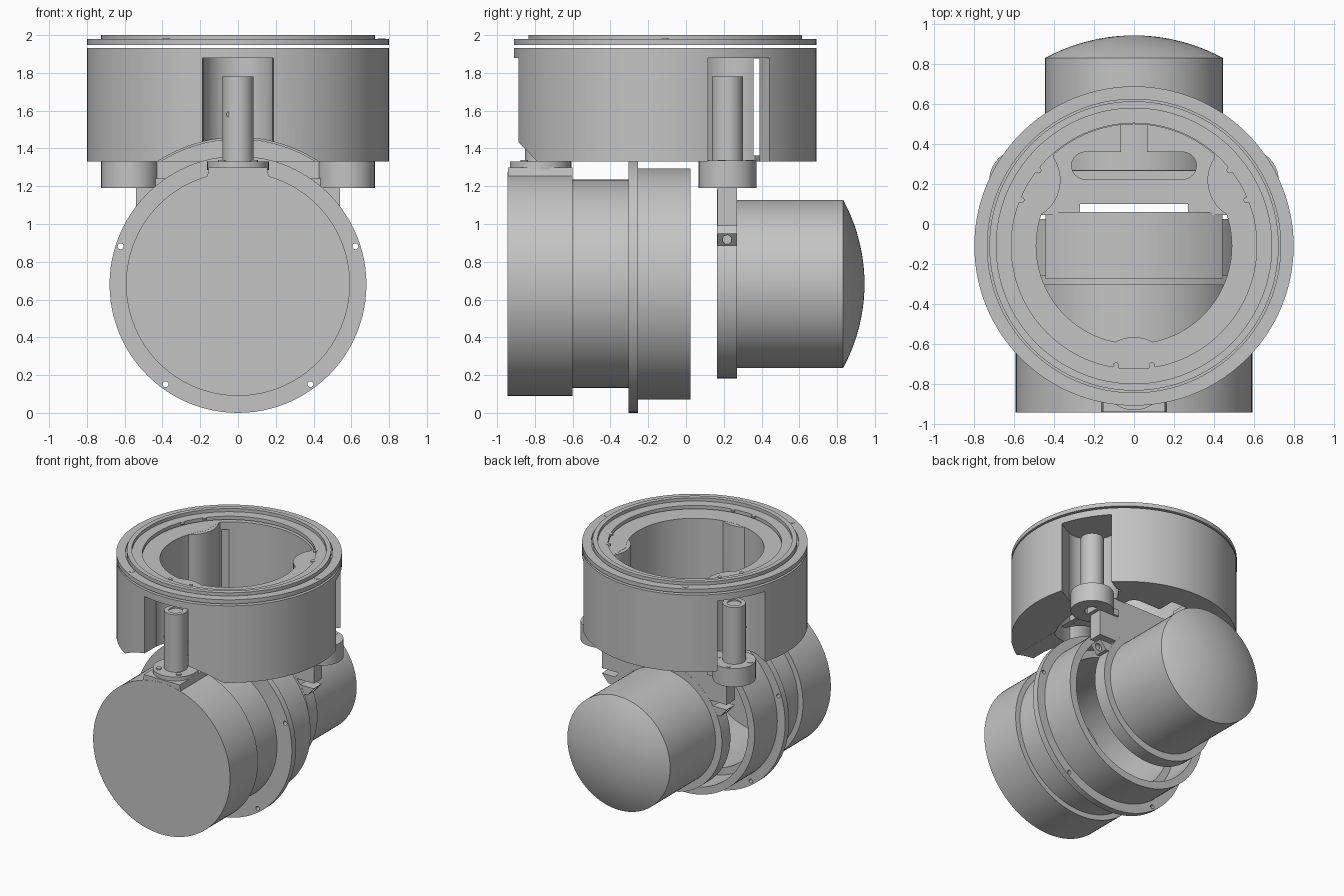
import bpy, bmesh, math
from mathutils import Matrix, Vector

if "Cube" in bpy.data.objects:
    bpy.data.objects.remove(bpy.data.objects["Cube"])

grey = bpy.data.materials.new("light_grey")
grey.diffuse_color = (0.55, 0.55, 0.55, 1)
grey.use_nodes = True
grey.node_tree.nodes["Principled BSDF"].inputs["Base Color"].default_value = grey.diffuse_color
CY, CZ = -0.11, 0.683          # drum axis y, barrel axis z
STATIONS = [math.radians(a) for a in (-90, 30, 150)]


def finish(name, bm):
    bmesh.ops.remove_doubles(bm, verts=bm.verts, dist=1e-5)
    bmesh.ops.recalc_face_normals(bm, faces=bm.faces)
    me = bpy.data.meshes.new(name)
    bm.to_mesh(me)
    bm.free()
    me.materials.append(grey)
    ob = bpy.data.objects.new(name, me)
    bpy.context.collection.objects.link(ob)
    return ob


def lathe(name, profile, center=(0, 0, 0), axis="Z", seg=96):
    """Revolve a closed (radius, height) profile around Z or Y."""
    bm = bmesh.new()
    rings = []
    for i in range(seg):
        a = 2 * math.pi * i / seg
        c, s = math.cos(a), math.sin(a)
        rings.append([bm.verts.new((r * c, r * s, h) if axis == "Z" else (r * c, h, r * s))
                      for r, h in profile])
    n = len(profile)
    for i in range(seg):
        p, q = rings[i], rings[(i + 1) % seg]
        for j in range(n):
            k = (j + 1) % n
            if profile[j][0] == 0 and profile[k][0] == 0:
                continue
            bm.faces.new((p[j], p[k], q[k], q[j]))
    bmesh.ops.translate(bm, verts=bm.verts, vec=center)
    return finish(name, bm)


def cyl(name, r, a, b, center=(0, 0, 0), axis="Z", seg=48):
    return lathe(name, [(0, a), (r, a), (r, b), (0, b)], center, axis, seg)


def tube(name, r0, r1, a, b, center=(0, 0, 0), axis="Z", seg=96):
    return lathe(name, [(r0, a), (r1, a), (r1, b), (r0, b)], center, axis, seg)


def prism(name, pts, z0, z1, turn=0, pivot=(0, 0, 0)):
    """Extrude an outline from z0 to z1, turned about Z."""
    bm = bmesh.new()
    f = bm.faces.new([bm.verts.new((x, y, z0)) for x, y in pts])
    top = bmesh.ops.extrude_face_region(bm, geom=[f])["geom"]
    for v in top:
        if isinstance(v, bmesh.types.BMVert):
            v.co.z = z1
    bmesh.ops.rotate(bm, verts=bm.verts, cent=(0, 0, 0), matrix=Matrix.Rotation(turn, 3, "Z"))
    bmesh.ops.translate(bm, verts=bm.verts, vec=pivot)
    return finish(name, bm)


def box(name, x0, x1, y0, y1, z0, z1, turn=0, pivot=(0, 0, 0)):
    return prism(name, [(x0, y0), (x1, y0), (x1, y1), (x0, y1)], z0, z1, turn, pivot)


def cut(target, *cutters):
    for c in cutters:
        m = target.modifiers.new("cut", "BOOLEAN")
        m.operation, m.solver, m.object = "DIFFERENCE", "EXACT", c
        bpy.context.view_layer.update()
        bpy.context.view_layer.objects.active = target
        bpy.ops.object.modifier_apply(modifier=m.name)
        bpy.data.objects.remove(c)


def saddle_cutter():
    return cyl("saddle_cutter", 0.775, -1.2, 0.05, (0, 0, CZ), "Y", 128)


def strip_cutter():
    return box("strip_cutter", -0.66, 0.66, 0.357, 0.388, 1.30, 1.875)


# Main drum: thick wall, rear pocket, saddle cut and three outer notches
drum = tube("drum", 0.49, 0.80, 1.33, 1.933, (0, CY, 0), seg=128)
pocket = cyl("pocket_cutter", 0.61, 1.30, 2.0, (0, CY, 0), seg=96)
cut(pocket, box("side_a", -1, -0.40, -1, 1, 1, 2.2), box("side_b", 0.40, 1, -1, 1, 1, 2.2),
    box("side_c", -1, 1, -1, 0.12, 1, 2.2))
cut(drum, pocket, saddle_cutter())
arc = [math.radians(90 + 180 * i / 24) for i in range(25)]
notch = [(0.66 + 0.187 * math.cos(t), 0.187 * math.sin(t)) for t in arc]
notch += [(1.1, -0.187), (1.1, 0.187)]
for a in STATIONS:
    cut(drum, prism("notch_cutter", notch, 1.2, 1.88, a, (0, CY, 0)))
cut(drum, strip_cutter())

# Stations: curved notch wall, lid, post and foot at each
for i, a in enumerate(STATIONS):
    x, y = 0.66 * math.cos(a), CY + 0.66 * math.sin(a)
    wall = tube("notch_wall", 0.184, 0.203, 1.332, 1.89, (x, y, 0), seg=64)
    cut(wall, box("outer_cutter", 0.64, 1.2, -0.4, 0.4, 1, 2.1, a, (0, CY, 0)))
    cut(wall, saddle_cutter() if i == 0 else strip_cutter())
    lid = cyl("notch_lid", 0.203, 1.881, 1.932, (x, y, 0), seg=64)
    cut(lid, box("outer_cutter", 0.62, 1.2, -0.4, 0.4, 1, 2.1, a, (0, CY, 0)))
    tube("post", 0.05, 0.082, 1.31, 1.78, (x, y, 0), seg=48)
    cyl("post_plug", 0.06, 1.32, 1.77, (x, y, 0))
    if i == 0:
        cyl("front_foot", 0.163, 1.285, 1.33, (x, y, 0))
    else:
        tube("rear_foot", 0.055, 0.153, 1.19, 1.335, (x, y, 0), seg=64)
    for k in range(4):      # foot screws
        b = a + math.pi / 4 + k * math.pi / 2
        cyl("foot_screw", 0.02, 1.325, 1.338,
            (x + 0.122 * math.cos(b), y + 0.122 * math.sin(b), 0), seg=16)
    cyl("post_pin", 0.016, -0.075, -0.06, (x - 0.045, y + 0.01, 1.58), "Y", 16)

# Top rings
tube("outer_ring", 0.735, 0.80, 1.948, 1.98, (0, CY, 0), seg=128)
lathe("cap_ring", [(0.615, 1.948), (0.74, 1.948), (0.74, 1.962), (0.725, 1.962), (0.725, 2.0),
                   (0.69, 2.0), (0.69, 1.975), (0.615, 1.975)], (0, CY, 0), seg=128)
for a in (0, 120, 240):
    a = math.radians(a)
    cyl("ring_bolt", 0.02, 1.97, 1.982, (0.762 * math.cos(a), CY + 0.762 * math.sin(a), 0), seg=20)
for sx in (-1, 1):
    for x, y in ((0.565, 0.12), (0.48, 0.27), (0.09, -0.71)):
        cyl("shelf_bolt", 0.016, 1.965, 1.978, (sx * x, y, 0), seg=16)

# Rear floor with T-shaped slot
floor = cyl("drum_floor", 0.66, 1.33, 1.362, (0, CY, 0), seg=96)
cut(floor, box("front_cutter", -1, 1, -1, 0.045, 1, 2),
    box("gap_cutter", -0.27, 0.27, 0.061, 0.10, 1, 2),
    box("slot_cutter", -0.245, 0.245, 0.225, 0.36, 1, 2),
    cyl("slot_end_a", 0.0675, 1, 2, (-0.245, 0.2925, 0)),
    cyl("slot_end_b", 0.0675, 1, 2, (0.245, 0.2925, 0)),
    box("stem_cutter", -0.065, 0.065, 0.35, 0.50, 1, 2))
for a in STATIONS[1:]:
    cut(floor, cyl("foot_relief", 0.186, 1, 2, (0.66 * math.cos(a), CY + 0.66 * math.sin(a), 0)))

# Curved saddle roof over the barrel
saddle = lathe("saddle_roof", [(0, 0.06), (0.785, 0.06), (0.785, -0.275), (0.765, -0.275),
                               (0.765, 0.042), (0, 0.042)], (0, 0, CZ), "Y", 128)
cut(saddle, box("lower_cutter", -1, 1, -1, 1, -1, 1.331))

# Front barrel, open at the back
lathe("front_barrel", [(0, -0.945), (0.593, -0.945), (0.593, -0.60), (0.552, -0.60),
                       (0.552, -0.28), (0.612, -0.28), (0.612, 0.025), (0.555, 0.025),
                       (0.555, -0.22), (0.50, -0.22), (0.50, -0.90), (0, -0.90)],
      (0, 0, CZ), "Y", 96)
flange = tube("barrel_flange", 0.54, 0.68, -0.305, -0.255, (0, 0, 0.68), "Y", 96)
for k in range(5):
    a = math.radians(90 + 72 * k)
    cut(flange, cyl("bolt_hole", 0.016, -0.4, -0.1,
                    (0.653 * math.cos(a), 0, 0.68 + 0.653 * math.sin(a)), "Y", 16))

# Tapered mount on top of the front barrel
mount = box("barrel_mount", -0.17, 0.17, -0.943, -0.60, 1.20, 1.30)
for v in mount.data.vertices:
    if v.co.z > 1.25:
        v.co.x *= 0.91

# Rear barrel with domed cap
R = (0.445 ** 2 + 0.113 ** 2) / (2 * 0.113)
dome = [(math.sin(t) * R, 0.945 - R + math.cos(t) * R)
        for t in [math.asin(0.445 / R) * (1 - i / 10) for i in range(11)]]
dome[-1] = (0, 0.945)
lathe("rear_barrel", [(0, 0.20), (0.445, 0.20)] + dome, (0, 0, CZ), "Y", 96)
lathe("rear_collar", [(0, 0.20), (0.45, 0.20), (0.45, 0.165), (0.50, 0.165), (0.50, 0.27), (0, 0.27)],
      (0, 0, CZ), "Y", 96)

# Hanger plate holding the rear collar, with slanted clamp lugs
hanger = box("hanger_plate", -0.54, 0.54, 0.166, 0.269, 0.99, 1.335)
cut(hanger, cyl("collar_cutter", 0.46, 0, 0.5, (0, 0, CZ), "Y", 96))
for s in (-1, 1):
    x0, x1 = sorted((s * 0.38, s * 0.54))
    lug = box("clamp_lug", x0, x1, 0.166, 0.269, 0.885, 0.95)
    for v in lug.data.vertices:
        if v.co.z < 0.9 and abs(v.co.x) > 0.5:
            v.co.x = s * 0.485
    hole = cyl("lug_hole", 0.024, -0.05, 0.05, seg=24)
    hole.rotation_euler = (0, math.pi / 2, 0)
    hole.location = (s * 0.535, 0.2175, 0.917)
    cut(lug, hole)
    x0, x1 = sorted((s * 0.38, s * 0.57))
    box("hanger_shoulder", x0, x1, 0.15, 0.285, 1.19, 1.24)

# Smooth shading with sharp edges kept
bpy.ops.object.select_all(action="DESELECT")
for ob in bpy.context.scene.objects:
    ob.select_set(True)
    bpy.context.view_layer.objects.active = ob
bpy.ops.object.shade_smooth_by_angle(angle=math.radians(30))
